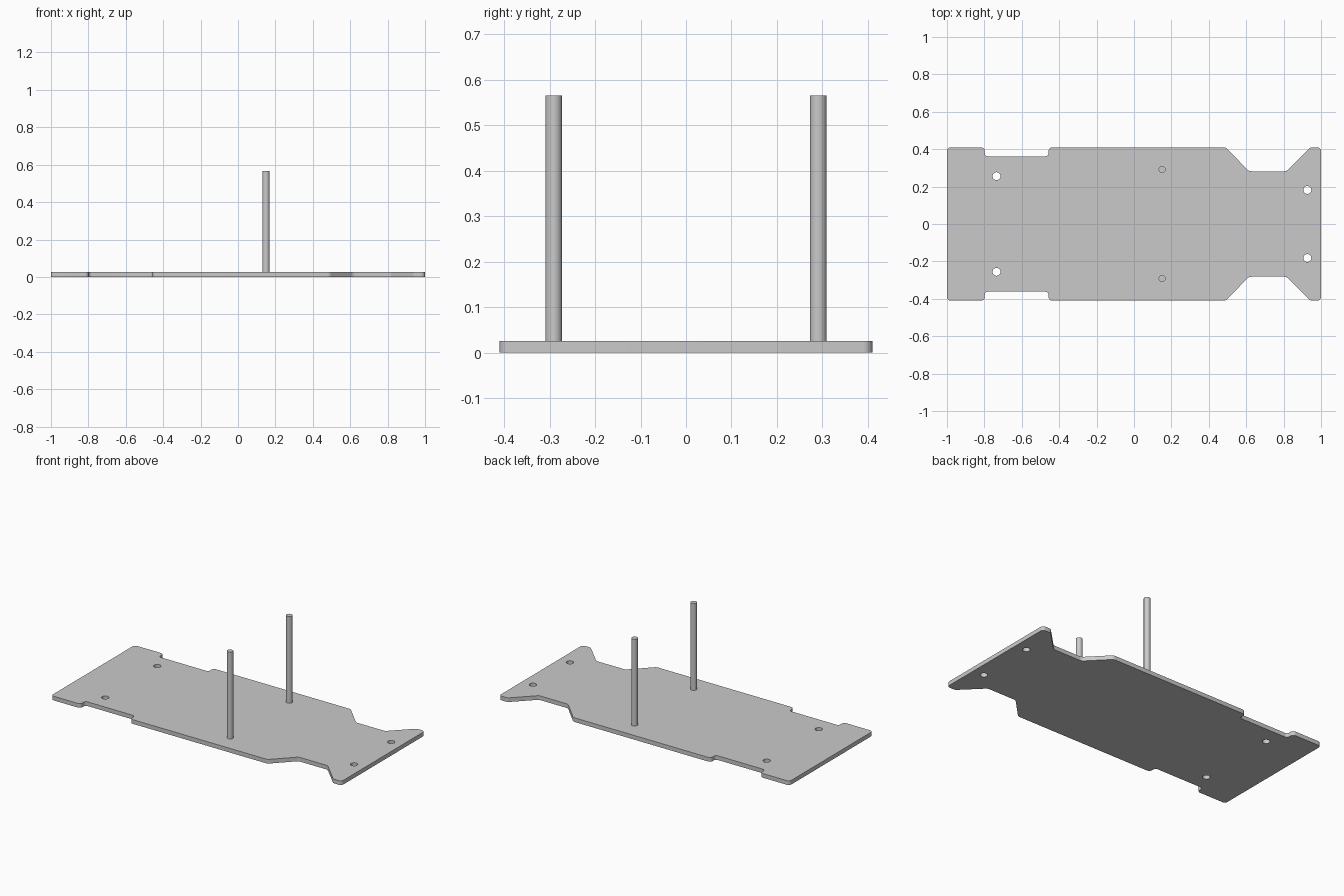
import bpy, bmesh, math
from mathutils import Vector

if "Cube" in bpy.data.objects:
    bpy.data.objects.remove(bpy.data.objects["Cube"])

THICK = 0.026
POST_TOP = 0.566

grey = bpy.data.materials.new("plain grey")
grey.use_nodes = True
colour = (0.59, 0.59, 0.59, 1)
grey.diffuse_color = colour
grey.node_tree.nodes["Principled BSDF"].inputs["Base Color"].default_value = colour


def fillet(points, radii, steps=6):
    """Round every corner of a closed polygon with an arc."""
    out = []
    for i, (p, r) in enumerate(zip(points, radii)):
        p = Vector(p)
        a = (Vector(points[i - 1]) - p).normalized()
        b = (Vector(points[(i + 1) % len(points)]) - p).normalized()
        half = a.angle(b) / 2
        centre = p + (a + b).normalized() * (r / math.sin(half))
        start = p + a * (r / math.tan(half)) - centre
        end = p + b * (r / math.tan(half)) - centre
        for k in range(steps + 1):
            t = k / steps
            out.append(centre + start.lerp(end, t).normalized() * r)
    return out


def circle(x, y, r, n=32):
    return [Vector((x + r * math.cos(math.tau * k / n),
                    y + r * math.sin(math.tau * k / n))) for k in range(n)]


def finish(obj):
    obj.data.materials.clear()
    obj.data.materials.append(grey)
    bpy.ops.object.select_all(action="DESELECT")
    obj.select_set(True)
    bpy.context.view_layer.objects.active = obj
    bpy.ops.object.shade_smooth_by_angle(angle=math.radians(30))


# Plate outline: back edge from left to right as x, y, corner radius
edge = [(-1, 0.41, 0.02), (-0.798, 0.41, 0.02), (-0.798, 0.362, 0.016),
        (-0.457, 0.362, 0.016), (-0.457, 0.41, 0.02), (0.49, 0.41, 0.03),
        (0.615, 0.282, 0.03), (0.815, 0.282, 0.03), (0.943, 0.41, 0.03),
        (1, 0.41, 0.02)]
loop = edge + [(x, -y, r) for x, y, r in reversed(edge)]
outline = fillet([p[:2] for p in loop], [p[2] for p in loop])

# Screw holes, mirrored front to back
holes = [circle(x, s * y, 0.021)
         for x, y in ((-0.735, 0.256), (0.927, 0.182)) for s in (1, -1)]

# Plate with holes, filled and extruded
curve = bpy.data.curves.new("base_plate", "CURVE")
curve.dimensions = "2D"
curve.fill_mode = "BOTH"
curve.extrude = THICK / 2
for ring in [outline] + holes:
    spline = curve.splines.new("POLY")
    spline.points.add(len(ring) - 1)
    for point, co in zip(spline.points, ring):
        point.co = (co.x, co.y, 0, 1)
    spline.use_cyclic_u = True
plate = bpy.data.objects.new("base_plate", curve)
bpy.context.collection.objects.link(plate)
bpy.ops.object.select_all(action="DESELECT")
plate.select_set(True)
bpy.context.view_layer.objects.active = plate
bpy.ops.object.convert(target="MESH")
plate = bpy.context.view_layer.objects.active
plate.location.z = THICK / 2
bm = bmesh.new()
bm.from_mesh(plate.data)
bmesh.ops.remove_doubles(bm, verts=bm.verts, dist=1e-5)
bmesh.ops.recalc_face_normals(bm, faces=bm.faces)
bm.to_mesh(plate.data)
bm.free()
finish(plate)

# Two upright posts standing on the plate
for name, y in (("front_post", -0.291), ("back_post", 0.291)):
    bpy.ops.mesh.primitive_cylinder_add(
        vertices=32, radius=0.0185, depth=POST_TOP - THICK,
        location=(0.15, y, (POST_TOP + THICK) / 2))
    post = bpy.context.object
    post.name = name
    finish(post)
